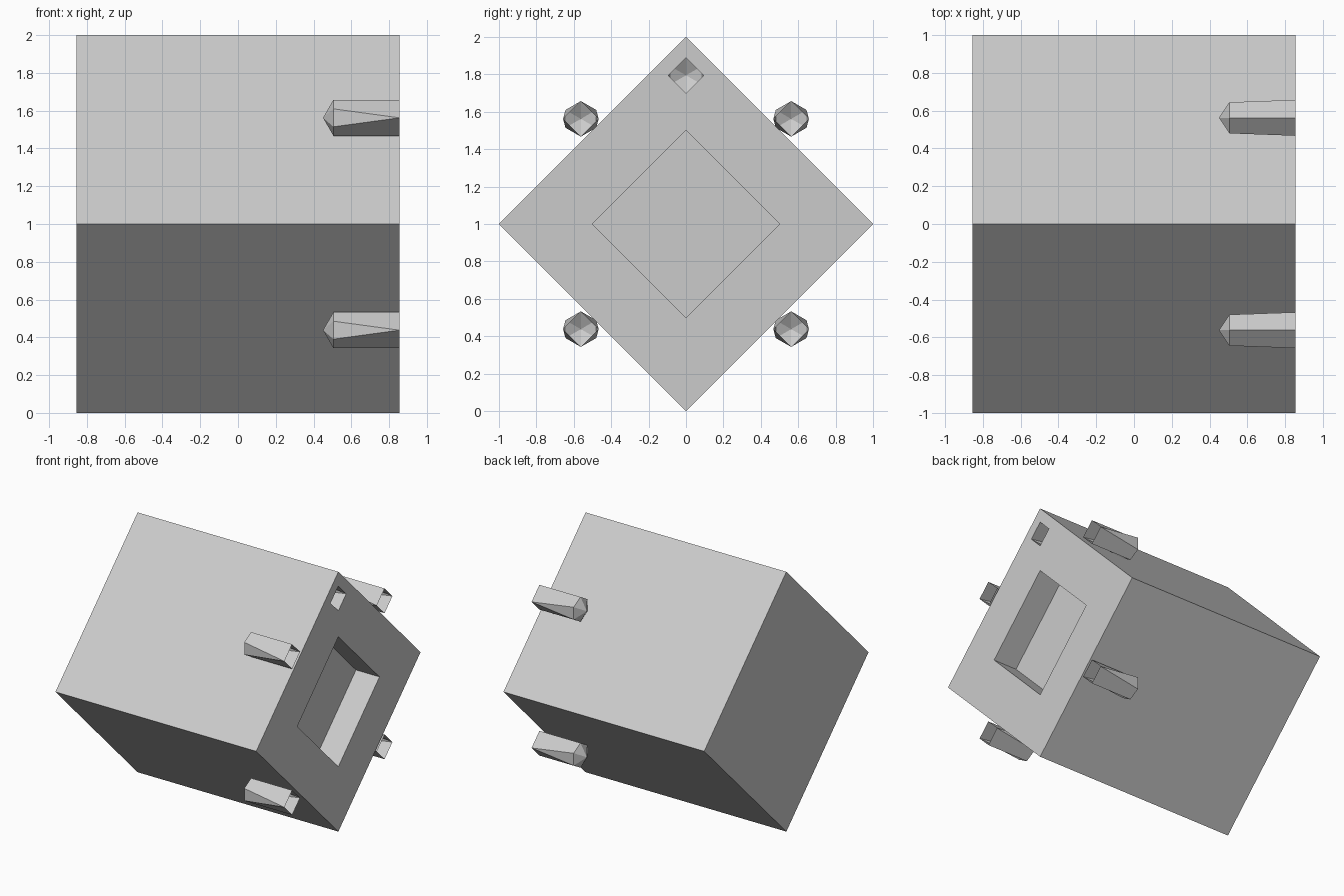
import bpy, bmesh
from math import sin, cos, radians, sqrt

if "Cube" in bpy.data.objects:
    bpy.data.objects.remove(bpy.data.objects["Cube"])

FACE_X = 0.855      # plane of the recessed end
PEG_R = 0.095       # radius of sockets and pegs
TIP_DEPTH = 0.405

grey = bpy.data.materials.new("light grey")
grey.use_nodes = True
COLOUR = (0.6, 0.6, 0.6, 1)
grey.diffuse_color = COLOUR
grey.node_tree.nodes["Principled BSDF"].inputs["Base Color"].default_value = COLOUR


def add_object(name, bm, location):
    mesh = bpy.data.meshes.new(name)
    bmesh.ops.recalc_face_normals(bm, faces=bm.faces)
    bm.to_mesh(mesh)
    bm.free()
    mesh.materials.append(grey)
    obj = bpy.data.objects.new(name, mesh)
    obj.location = location
    bpy.context.collection.objects.link(obj)
    return obj


def ring(bm, sides, radius, x):
    """Polygon across x with a corner pointing straight up."""
    angles = [radians(90 + 360 * i / sides) for i in range(sides)]
    return [bm.verts.new((x, radius * cos(a), radius * sin(a))) for a in angles]


def diamond_prism(name, radius, x0, x1, location):
    bm = bmesh.new()
    a, b = ring(bm, 4, radius, x0), ring(bm, 4, radius, x1)
    bm.faces.new(a)
    bm.faces.new(b)
    for i in range(4):
        j = (i + 1) % 4
        bm.faces.new((a[i], a[j], b[j], b[i]))
    return add_object(name, bm, location)


def pointed_sleeve(name, location, mouth=0.0, closed=False):
    """Square mouth turning into a hexagon, ending in a point."""
    bm = bmesh.new()
    sq = ring(bm, 4, PEG_R, mouth)
    hx = ring(bm, 6, PEG_R, -0.35)
    tip = bm.verts.new((-TIP_DEPTH, 0, 0))
    # four walls, and a triangle on either side
    for s, h in ((0, 0), (1, 2), (2, 3), (3, 5)):
        bm.faces.new((sq[s], sq[(s + 1) % 4], hx[(h + 1) % 6], hx[h]))
    for s, h in ((1, 1), (3, 4)):
        bm.faces.new((sq[s], hx[h + 1], hx[h]))
    for i in range(6):
        bm.faces.new((hx[i], hx[(i + 1) % 6], tip))
    if closed:
        bm.faces.new(sq)
    return add_object(name, bm, location)


# Block standing on its edge
block = diamond_prism("block", 1.0, -FACE_X, FACE_X, (0, 0, 1))

# Square recess and small pointed socket cut into the end
recess = diamond_prism("recess_cutter", 0.5, -0.2, 0.1, (FACE_X, 0, 1))
socket = pointed_sleeve("socket_cutter", (FACE_X, 0, 1.795), 0.002, True)
for cutter in (recess, socket):
    cutter.hide_render = True
    cutter.hide_viewport = True
    cut = block.modifiers.new(cutter.name, "BOOLEAN")
    cut.object = cutter
    cut.operation = "DIFFERENCE"
    cut.solver = "EXACT"

# Four open pegs just outside the block's sides
OFFSET = 0.795 / sqrt(2)
for side, y in (("front", -OFFSET), ("back", OFFSET)):
    for level, z in (("lower", 1 - OFFSET), ("upper", 1 + OFFSET)):
        pointed_sleeve(f"{level}_{side}_peg", (FACE_X, y, z))
